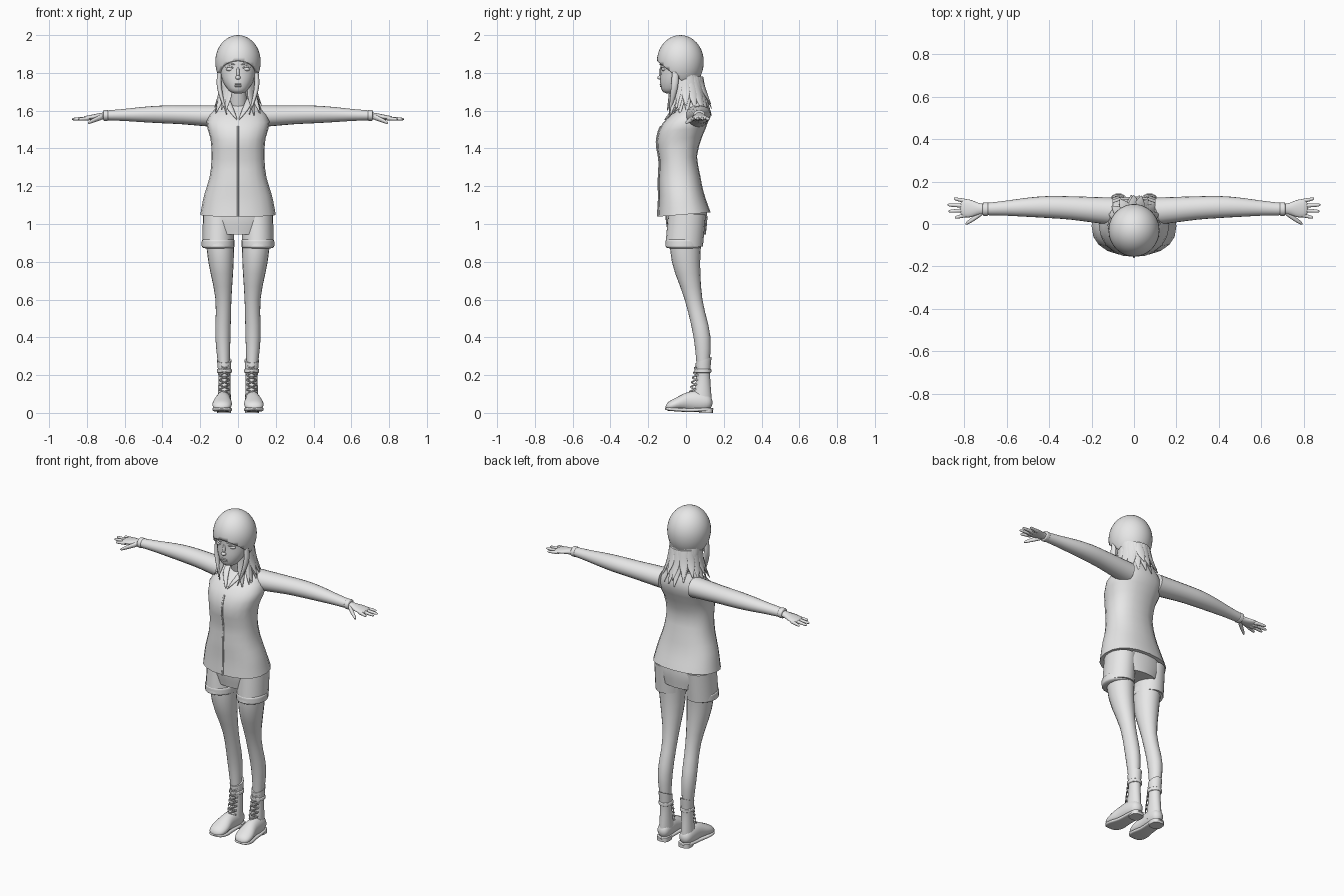
import bpy, bmesh, math, random
from mathutils import Vector, Matrix

cube = bpy.data.objects.get("Cube")
if cube:
    bpy.data.objects.remove(cube, do_unlink=True)
random.seed(4)

grey = bpy.data.materials.new("plain_grey")
grey.use_nodes = True
grey.diffuse_color = (.8, .8, .8, 1)
grey.node_tree.nodes["Principled BSDF"].inputs["Base Color"].default_value = grey.diffuse_color

X, Y, Z = Matrix.Identity(3)
STEPS, SIDES = 18, 20


def spline(values, t):
    """Smooth curve through evenly spaced values, which may be numbers or vectors."""
    if len(values) == 1:
        return values[0]
    before = 2 * values[0] - values[1]
    after = 2 * values[-1] - values[-2]
    padded = [before, *values, after]
    i = min(int(t * (len(values) - 1)), len(values) - 2)
    f = t * (len(values) - 1) - i
    a, b, c, d = padded[i:i + 4]
    return b + (c - a) * (f / 2) + (2 * a - 5 * b + 4 * c - d) * (f * f / 2) \
        + (3 * b - 3 * c + d - a) * (f ** 3 / 2)


def finish(name, bm, mirror=False):
    """Turn a bmesh into a smooth object, optionally mirrored left to right."""
    bmesh.ops.recalc_face_normals(bm, faces=bm.faces)
    mesh = bpy.data.meshes.new(name)
    bm.to_mesh(mesh)
    bm.free()
    mesh.materials.append(grey)
    obj = bpy.data.objects.new(name, mesh)
    bpy.context.collection.objects.link(obj)
    bpy.ops.object.select_all(action='DESELECT')
    obj.select_set(True)
    bpy.context.view_layer.objects.active = obj
    bpy.ops.object.shade_smooth_by_angle(angle=math.radians(60))
    if mirror:
        obj.modifiers.new("mirror", 'MIRROR').use_mirror_merge = False
    return obj


def form(name, path, widths, depths=None, u=X, v=Y, blunt=0, square=2, mirror=False):
    """Loft superellipse sections along a path; blunt rounds off both ends."""
    path = [Vector(p) for p in path]
    bm = bmesh.new()
    rings = []
    for step in range(STEPS + 1):
        t = (1 - math.cos(math.pi * step / STEPS)) / 2
        taper = max(1 - abs(2 * t - 1) ** blunt, .01) ** .5 if blunt else 1
        centre = spline(path, t)
        across = u * spline(widths, t) * taper
        along = v * spline(depths or widths, t) * taper
        ring = []
        for side in range(SIDES):
            angle = math.tau * side / SIDES
            c, s = math.cos(angle), math.sin(angle)
            c = math.copysign(abs(c) ** (2 / square), c)
            s = math.copysign(abs(s) ** (2 / square), s)
            ring.append(bm.verts.new(centre + across * c + along * s))
        rings.append(ring)
    for low, high in zip(rings, rings[1:]):
        for i in range(SIDES):
            bm.faces.new((low[i - 1], low[i], high[i], high[i - 1]))
    bm.faces.new(rings[0])
    bm.faces.new(rings[-1])
    return finish(name, bm, mirror)


def ball(name, centre, size, mirror=False):
    bm = bmesh.new()
    place = Matrix.Translation(centre) @ Matrix.Diagonal((*size, 1))
    bmesh.ops.create_uvsphere(bm, u_segments=SIDES, v_segments=SIDES, radius=1, matrix=place)
    return finish(name, bm, mirror)


# Jacket body with a sloping hem, front zip and lapels
spine = [Vector(p) for p in ((0, -.01, 1.05), (0, -.035, 1.25), (0, -.035, 1.45), (0, .05, 1.65))]
jacket_depths = [.14, .12, .11, .1, .12, .12, .05]
slope = Y + Z * .08
form("jacket_body", spine, [.2, .18, .15, .14, .145, .165, .09], jacket_depths,
     v=slope, square=2.3)
zip_line = [spline(spine, i / SIDES) - slope * spline(jacket_depths, i / SIDES)
            for i in range(SIDES - 3)]
form("jacket_zip", zip_line, [.005])
form("jacket_lapel", [(.06, .02, 1.67), (.045, -.05, 1.62), (.005, -.11, 1.55)],
     [.012, .018, .004], [.01], blunt=8, mirror=True)

# Sleeves and cuffs
form("sleeve", [(.1, .06, 1.57), (.4, .08, 1.58), (.71, .07, 1.575)],
     [.065, .06, .055, .052, .045, .035, .028], u=Y, v=Z * .9, mirror=True)
form("cuff", [(.685, .07, 1.575), (.715, .07, 1.575)], [.032], u=Y, v=Z * .9,
     blunt=8, mirror=True)

# Hands with fanned fingers
form("palm", [(.69, .07, 1.575), (.82, .075, 1.56)], [.022, .028, .042, .04],
     [.02, .015, .01], u=Y, v=Z, blunt=12, mirror=True)
for i, reach in enumerate((.845, .875, .88, .85)):
    fan = i - 1.5
    form("finger", [(.78, .075 + .02 * fan, 1.56), (reach, .075 + .03 * fan, 1.555)],
         [.011, .007], u=Y, v=Z, blunt=8, mirror=True)
form("thumb", [(.71, .06, 1.57), (.75, .03, 1.555), (.795, 0, 1.535)],
     [.015, .013, .008], u=Y, v=Z, blunt=8, mirror=True)

# Shorts with rolled cuffs
form("shorts_hips", [(0, .005, .945), (0, 0, 1.1)], [.15, .185, .175], [.1, .11, .11])
form("shorts_leg", [(.103, .005, 1.05), (.105, -.01, .88)], [.083], v=Y * 1.2, mirror=True)
form("shorts_cuff", [(.105, -.014, .925), (.105, -.014, .868)], [.087], v=Y * 1.08,
     blunt=8, mirror=True)

# Legs
form("leg", [(.1, 0, 1), (.09, 0, .8), (.077, .04, .6), (.08, .085, .4), (.073, .09, .2)],
     [.08, .067, .042, .04, .026], v=Y * 1.12, mirror=True)

# Boots: shaft, strap, foot, sole and heel
form("boot_shaft", [(.073, .093, .28), (.072, .09, .18), (.073, .078, .05)],
     [.038, .032, .036], [.042, .038, .058], v=Y + Z * .4, mirror=True)
form("boot_strap", [(.072, .09, .235), (.072, .09, .21)], [.04], v=Y * 1.1,
     blunt=8, mirror=True)
foot_widths = [.036, .04, .042, .052, .045]
form("boot_foot", [(.073, .14, .055), (.08, .01, .06), (.087, -.108, .03)], foot_widths,
     [.04, .055, .05, .035, .025], v=Z, blunt=10, mirror=True)
form("boot_sole", [(.073, .145, .02), (.08, .01, .015), (.087, -.112, .022)], foot_widths,
     [.01], v=Z, blunt=10, square=4, mirror=True)
form("boot_heel", [(.073, .105, 0), (.073, .105, .025)], [.037], square=3, mirror=True)

# Crossed laces climbing the front of each boot
for i in range(6):
    z = .1 + .025 * i
    y = .02 + .005 * i
    for side in (-.028, .028):
        form("boot_lace", [(.072 - side, y + .024, z), (.072, y, z + .012),
                           (.072 + side, y + .024, z + .024)], [.004], u=Y, v=Z, mirror=True)

# Neck, head and face
form("neck", [(0, .04, 1.58), (0, 0, 1.7), (0, -.01, 1.78)], [.055, .045, .05])
form("head", [(0, -.085, 1.69), (0, -.035, 1.82), (0, -.03, 1.95)],
     [.04, .08, .098, .1, .07], [.04, .08, .1, .105, .07], blunt=20)
ball("nose_bridge", (0, -.132, 1.8), (.009, .012, .03))
ball("nose_tip", (0, -.138, 1.775), (.014, .014, .011))
ball("eye", (.042, -.116, 1.82), (.022, .014, .011), True)
form("upper_eyelid", [(.02, -.128, 1.823), (.042, -.128, 1.833), (.066, -.112, 1.828)],
     [.005], u=Y, v=Z, blunt=4, mirror=True)
form("eyebrow", [(.016, -.137, 1.843), (.045, -.13, 1.852), (.074, -.11, 1.848)],
     [.005], u=Y, v=Z, blunt=4, mirror=True)
for name, z in (("upper_lip", 1.74), ("lower_lip", 1.73)):
    ball(name, (0, -.13, z), (.022, .009, .005))

# Knitted cap, cut along a brim that drops toward the back
bm = bmesh.new()
bmesh.ops.create_uvsphere(bm, u_segments=2 * SIDES, v_segments=SIDES, radius=1)
for vert in bm.verts:
    x, y, z = vert.co
    vert.co = (x * .12, y * .124 - .03, 1.86 + z * (.14 if z > 0 else .155))
bmesh.ops.bisect_plane(bm, geom=bm.verts[:] + bm.edges[:] + bm.faces[:], clear_inner=True,
                       plane_co=(0, -.15, 1.86), plane_no=(0, .8, 1))
thick = finish("cap", bm).modifiers.new("thickness", 'SOLIDIFY')
thick.thickness, thick.offset = .014, -1

# Hair: an inner mass, then two layers of strands that flick outward
form("hair_mass", [(0, .05, 1.63), (0, .005, 1.79)], [.06, .09, .095], [.045, .06, .07])
for layer in range(2):
    for i in range(12):
        angle = math.radians(-42 + 24 * (i + layer / 2))
        out = X * math.cos(angle) + Y * math.sin(angle)
        along = Z.cross(out)
        root = out * .085 + Z * 1.78
        tip = out * .125 + Y * .01 + along * random.uniform(-.02, .02) \
            + Z * (1.59 + .03 * layer + random.uniform(-.02, .02))
        middle = (root + tip) / 2 - out * .01
        form("hair_strand", [root, middle, tip], [.016, .024, .003], [.006, .008, .002],
             u=along, v=out)

# Longer locks framing the face and resting on the collar
form("side_lock", [(.095, -.055, 1.84), (.098, -.062, 1.72), (.06, -.09, 1.58)],
     [.01, .013, .002], [.016, .018, .002], mirror=True)
form("collar_lock", [(.08, -.02, 1.74), (.09, -.04, 1.66), (.118, -.06, 1.585)],
     [.012, .014, .002], [.012, .01, .002], mirror=True)
